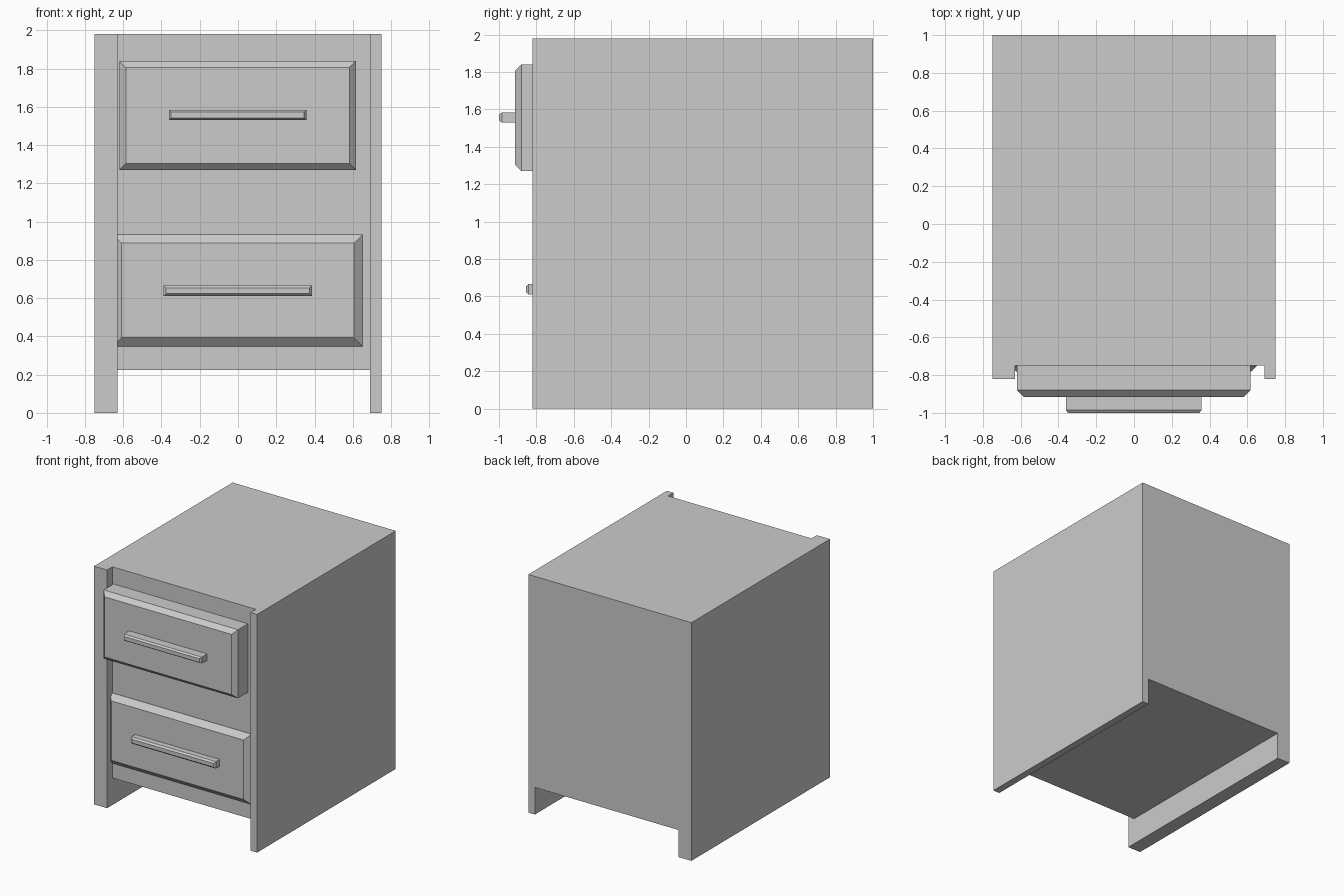
import bpy, bmesh
from mathutils import Vector

if "Cube" in bpy.data.objects:
    bpy.data.objects.remove(bpy.data.objects["Cube"])


def finish(bm, name):
    bmesh.ops.recalc_face_normals(bm, faces=bm.faces[:])
    mesh = bpy.data.meshes.new(name)
    bm.to_mesh(mesh)
    bm.free()
    obj = bpy.data.objects.new(name, mesh)
    bpy.context.collection.objects.link(obj)
    return obj


def add_box(bm, x, y, z):
    verts = bmesh.ops.create_cube(bm, size=1)["verts"]
    for v in verts:
        v.co = Vector([(a + b) / 2 + c * (b - a) for (a, b), c in zip((x, y, z), v.co)])


def extrude(bm, faces, offset):
    new = bmesh.ops.extrude_face_region(bm, geom=faces)["geom"]
    verts = [g for g in new if isinstance(g, bmesh.types.BMVert)]
    bmesh.ops.translate(bm, verts=verts, vec=offset)
    return verts


def facing(bm, direction, test=lambda c: True):
    bm.normal_update()
    return [f for f in bm.faces
            if f.normal.dot(Vector(direction)) > 0.9 and test(f.calc_center_median())]


def chamfered_block(name, x, z, back, shoulder, front, inset):
    """Block facing -y whose front edges slope in to a smaller front face."""
    bm = bmesh.new()
    add_box(bm, x, (shoulder, back), z)
    cx, cz = sum(x) / 2, sum(z) / 2
    for v in extrude(bm, facing(bm, (0, -1, 0)), (0, front - shoulder, 0)):
        v.co.x += inset if v.co.x < cx else -inset
        v.co.z += inset if v.co.z < cz else -inset
    return finish(bm, name)


# Cabinet: core box with side panels grown outward, down to the floor and forward
bm = bmesh.new()
add_box(bm, (-0.69, 0.69), (-0.75, 1.0), (0.225, 1.98))
for s in (-1, 1):
    def side(c, s=s):
        return c.x * s > 0.69
    extrude(bm, facing(bm, (s, 0, 0)), (0.06 * s, 0, 0))
    extrude(bm, facing(bm, (0, 0, -1), side), (0, 0, -0.225))
    extrude(bm, facing(bm, (0, -1, 0), side), (0, -0.07, 0))
bmesh.ops.dissolve_limit(bm, angle_limit=0.01, verts=bm.verts[:], edges=bm.edges[:])
finish(bm, "cabinet")

# Upper drawer, pulled out a little
chamfered_block("upper_drawer", (-0.62, 0.617), (1.27, 1.84), -0.74, -0.88, -0.915, 0.035)
chamfered_block("upper_handle", (-0.36, 0.357), (1.53, 1.583), -0.90, -0.985, -1.0, 0.011)

# Lower drawer, closed
chamfered_block("lower_drawer", (-0.655, 0.651), (0.348, 0.932), -0.74, -0.752, -0.793, 0.045)
chamfered_block("lower_handle", (-0.39, 0.387), (0.61, 0.667), -0.78, -0.841, -0.855, 0.013)
